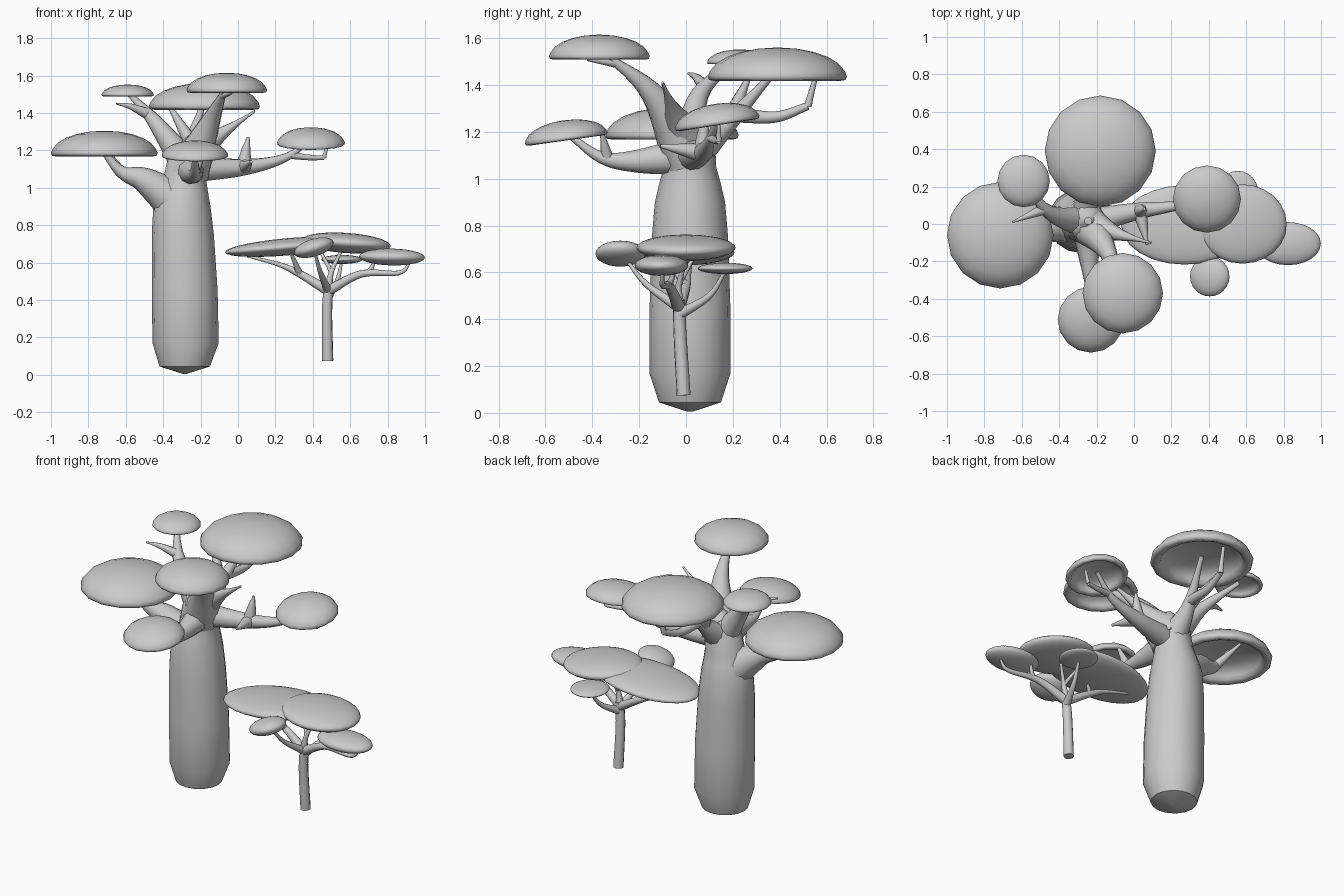
import bpy, bmesh, math
from mathutils import Vector, Matrix

if "Cube" in bpy.data.objects:
    bpy.data.objects.remove(bpy.data.objects["Cube"])


def finish(name, bm, angle=180):
    bmesh.ops.recalc_face_normals(bm, faces=bm.faces)
    me = bpy.data.meshes.new(name)
    bm.to_mesh(me)
    bm.free()
    ob = bpy.data.objects.new(name, me)
    bpy.context.collection.objects.link(ob)
    bpy.ops.object.select_all(action='DESELECT')
    ob.select_set(True)
    bpy.context.view_layer.objects.active = ob
    bpy.ops.object.shade_smooth_by_angle(angle=math.radians(angle))


def loft(bm, rings):
    n = len(rings[0])
    for a, b in zip(rings, rings[1:]):
        for i in range(n):
            bm.faces.new((a[i], a[(i + 1) % n], b[(i + 1) % n], b[i]))
    bm.faces.new(rings[0])
    bm.faces.new(rings[-1])


def ring(bm, c, u, v, n):
    return [bm.verts.new(c + u * math.cos(2 * math.pi * k / n) + v * math.sin(2 * math.pi * k / n))
            for k in range(n)]


X, Y, Z = Vector((1, 0, 0)), Vector((0, 1, 0)), Vector((0, 0, 1))


def smooth_path(pts, steps=6):
    # Catmull-Rom curve through the points
    p = [Vector(q) for q in pts]
    p = [2 * p[0] - p[1]] + p + [2 * p[-1] - p[-2]]
    out = []
    for a, b, c, d in zip(p, p[1:], p[2:], p[3:]):
        for t in (k / steps for k in range(steps)):
            out.append(0.5 * (2 * b + (c - a) * t + (2 * a - 5 * b + 4 * c - d) * t * t
                              + (3 * b - a - 3 * c + d) * t ** 3))
    return out + [p[-2]]


def limb(name, pts, r0, r1, power=1.6, sides=10):
    # Round tapering limb; returns its path and radii so twigs can fork off it
    path = smooth_path(pts)
    last = len(path) - 1
    radii = [r1 + (r0 - r1) * (1 - i / last) ** power for i in range(last + 1)]
    bm, rings, u = bmesh.new(), [], None
    for i, c in enumerate(path):
        t = (path[min(i + 1, last)] - path[max(i - 1, 0)]).normalized()
        u = t.orthogonal() if u is None else u
        u = (u - t * u.dot(t)).normalized()
        rings.append(ring(bm, c, u * radii[i], t.cross(u) * radii[i], sides))
    loft(bm, rings)
    finish(name, bm, 60)
    return path, radii


def twig(name, parent, t, end, bow=0.0, tip=.008):
    # Fork off a parent limb at fraction t, bowing down (-) or up (+) on the way
    path, radii = parent
    i = round(t * (len(path) - 1))
    mid = path[i].lerp(Vector(end), .55) + Z * bow
    return limb(name, [path[i], mid, end], radii[i] * .95, tip, 1.2, 8)


def canopy(name, centre, r, h, tilt=0):
    # Hollow mushroom cap: domed top, rounded rim, shallow inner dome
    bm = bmesh.new()
    prof = [(math.sin(a), math.cos(a) ** .9) for a in (math.pi / 2 * (k + .1) / 6 for k in range(6))]
    prof += [(1, .12), (.98, .01), (.9, -.02), (.82, .04)]
    prof += [(.78 * math.cos(a), .2 + .45 * math.sin(a)) for a in (math.pi / 2 * k / 4.1 for k in range(5))]
    loft(bm, [ring(bm, Z * h * z, X * r * p, Y * r * p, 16) for p, z in prof])
    bm.transform(Matrix.Translation(centre) @ Matrix.Rotation(math.radians(tilt), 4, 'X'))
    finish('canopy_' + name, bm)


def bough(name, centre, r, h, via, r0, tilt=0, tip=.014):
    # Canopy plus the branch that carries it out of the crown
    canopy(name, centre, r, h, tilt)
    return limb('branch_' + name, [CROWN, *via, Vector(centre) + Z * h * .35], r0, tip)


def pad(name, centre, size, ry=0):
    bm = bmesh.new()
    bmesh.ops.create_uvsphere(bm, u_segments=24, v_segments=14, radius=1)
    bm.transform(Matrix.Translation(centre) @ Matrix.Rotation(math.radians(ry), 4, 'Y')
                 @ Matrix.Diagonal((*size, 1)))
    finish('small_canopy_' + name, bm)


# Large swollen trunk: height, radius, centre x
bm = bmesh.new()
loft(bm, [ring(bm, Vector((x, .017, z)), X * r, Y * r * .98, 16) for z, r, x in (
    (.005, .01, -.285), (.045, .135, -.285), (.17, .177, -.28), (.45, .176, -.285),
    (.75, .166, -.295), (.9, .153, -.3), (.98, .134, -.295), (1.05, .114, -.285),
    (1.16, .11, -.265), (1.23, .075, -.25), (1.28, .02, -.245))])
finish('large_trunk', bm, 35)

# Large tree: canopies with their branches and twigs
CROWN = Vector((-.26, .01, 1.1))
back = bough('back', (-.18, .39, 1.42), .297, .14, [(-.25, .18, 1.24)], .1)
twig('back_long_twig', back, .55, (-.21, .52, 1.31), -.03, .017)
limb('back_riser', [(-.21, .52, 1.31), (-.2, .56, 1.46)], .017, .01)
twig('back_left_fork', back, .5, (-.38, .28, 1.46))

high = bough('front_high', (-.06, -.37, 1.51), .215, .105, [(-.14, -.15, 1.37)], .12)
twig('front_twig', high, .8, (-.03, -.42, 1.51))
limb('right_spike', [CROWN + Z * .06, (-.1, -.05, 1.28), (.09, -.1, 1.41)], .11, .006)

low = bough('front_low', (-.23, -.51, 1.165), .178, .085, [(-.24, -.2, 1.075), (-.23, -.36, 1.09)], .085, 8)
twig('low_twig', low, .62, (-.18, -.36, 1.2))

right = bough('right', (.39, .135, 1.23), .182, .09, [(.03, .07, 1.11), (.25, .1, 1.16)], .075, 9, .012)
twig('right_fork', right, .7, (.46, .14, 1.16), -.004, .012)
limb('right_riser', [(.46, .14, 1.16), (.48, .14, 1.24)], .012, .008)
twig('right_upright_stub', right, .33, (.055, .08, 1.27), .01)
twig('right_front_stub', right, .33, (.07, -.11, 1.14))

small_back = bough('back_left', (-.59, .23, 1.49), .14, .062, [(-.45, .06, 1.36)], .09)
twig('back_left_twig', small_back, .55, (-.65, .01, 1.45), .01, .005)

canopy('left', (-.715, -.06, 1.17), .285, .135)
left = limb('branch_left', [(-.33, .01, .92), (-.5, -.02, 1.04), (-.63, -.03, 1.09), (-.75, -.05, 1.24)],
            .12, .014)
twig('left_twig', left, .67, (-.72, .09, 1.22))

# Small tree trunk and branches
limb('small_trunk', [(.48, -.01, .075), (.476, -.025, .33), (.485, -.03, .48)], .03, .026, 1)
FORK = Vector((.482, -.03, .45))
arm = limb('small_left_branch', [FORK, (.33, 0, .54), (.22, .01, .59), (.05, .02, .635)], .028, .007, 1.2)
twig('small_left_twig', arm, .35, (.28, -.08, .66))
arm = limb('small_right_branch', [FORK, (.66, -.07, .54), (.86, -.1, .545), (.92, -.1, .6)], .028, .007, 1.2)
twig('small_right_twig', arm, .4, (.73, -.05, .61), -.01)
limb('small_front_branch', [FORK, (.44, -.17, .55), (.41, -.26, .66)], .024, .008)
limb('small_back_branch', [FORK - Z * .03, (.53, .1, .5), (.555, .17, .61)], .025, .008)
arm = limb('small_middle_branch', [FORK, (.5, -.03, .55), (.56, .01, .68)], .025, .008)
twig('small_middle_twig', arm, .5, (.44, .03, .66))

# Small tree flattened leaf pads
pad('left', (.27, -.005, .685), (.34, .212, .046), -5)
pad('middle', (.58, 0, .705), (.237, .212, .054), 4)
pad('right', (.823, -.105, .63), (.176, .115, .045), 1)
pad('front', (.405, -.28, .68), (.11, .107, .047), -17)
pad('back', (.555, .167, .617), (.11, .117, .024))
